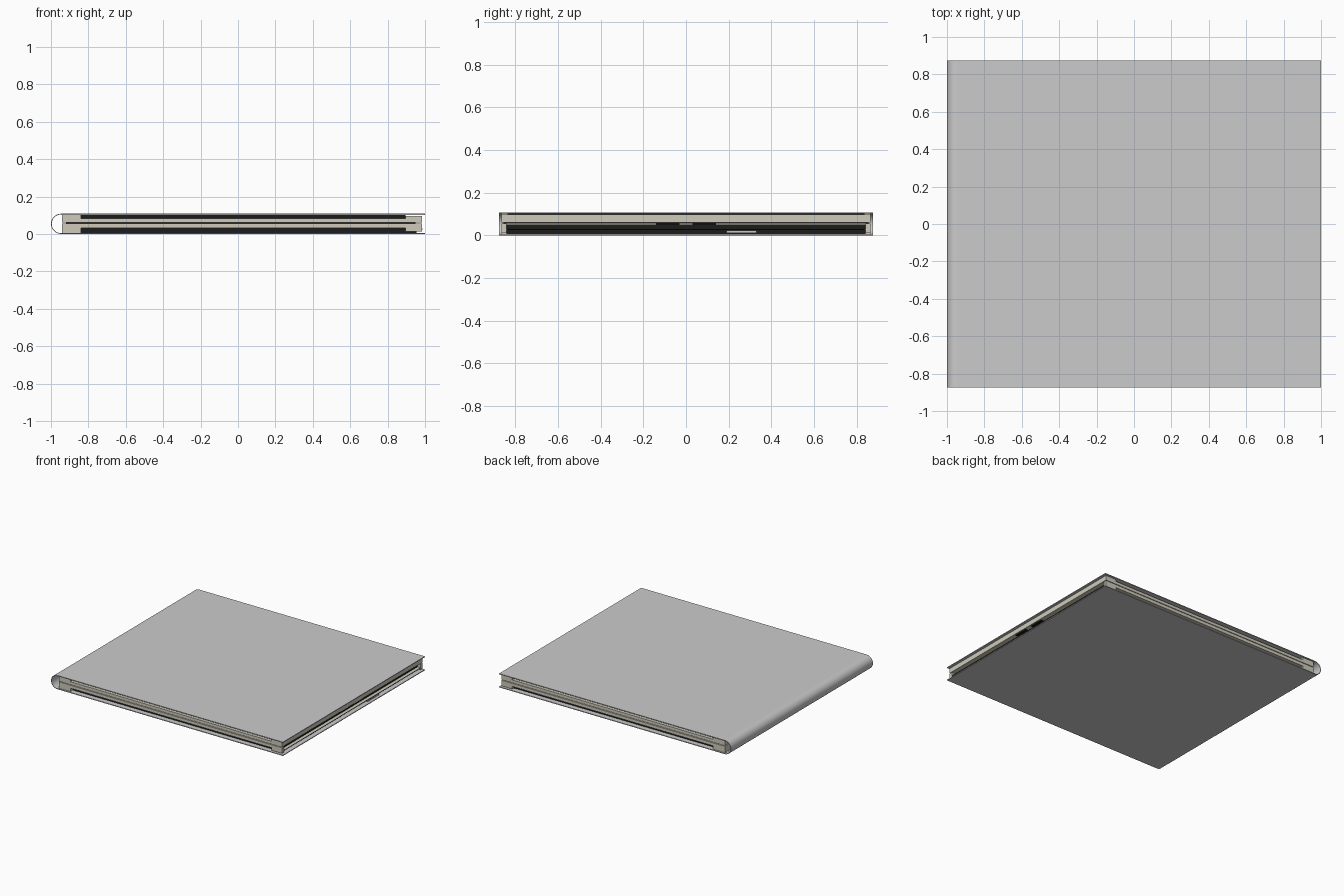
import bpy, math

if "Cube" in bpy.data.objects:
    bpy.data.objects.remove(bpy.data.objects["Cube"])

def mat(name, c):
    m = bpy.data.materials.new(name)
    m.diffuse_color = (*c, 1)
    m.use_nodes = True
    m.node_tree.nodes["Principled BSDF"].inputs["Base Color"].default_value = m.diffuse_color
    return m

CREAM = mat("cream", (0.62, 0.60, 0.50))
BLACK = mat("black", (0.012, 0.012, 0.012))

def box(name, x, y, z, m=None):
    """Box from (min, max) ranges."""
    bpy.ops.mesh.primitive_cube_add(size=1, location=[(a + b) / 2 for a, b in (x, y, z)])
    o = bpy.context.object
    o.name = name
    o.scale = [b - a for a, b in (x, y, z)]
    bpy.ops.object.transform_apply(location=False, rotation=False, scale=True)
    if m:
        o.data.materials.append(m)
    return o

H, W = 0.108, 0.875
R = H / 2

# Wrap-around cover: two flat boards joined by a thin half-round spine
T = 0.006
box("bottom_cover", (-0.946, 1), (-W, W), (0, T))
box("top_cover", (-0.946, 1), (-W, W), (H - T, H))

N = 16
arc = [(math.pi / 2 + math.pi * i / N) for i in range(N + 1)]
ring = [(-0.946 + r * math.cos(a), r * math.sin(a) + R)
        for r, seq in ((R, arc), (R - 0.004, arc[::-1])) for a in seq]
n = len(ring)
verts = [(x, y, z) for y in (-W, W) for x, z in ring]
faces = [(i, (i + 1) % n, (i + 1) % n + n, i + n) for i in range(n)]
for k in (0, n):                       # end strips of the curved sheet
    for i in range(N):
        q = (i + k, n - 1 - i + k, n - 2 - i + k, i + 1 + k)
        faces.append(q if k else q[::-1])
me = bpy.data.meshes.new("spine")
me.from_pydata(verts, [], faces)
spine = bpy.data.objects.new("spine", me)
bpy.context.collection.objects.link(spine)
bpy.context.view_layer.objects.active = spine
spine.select_set(True)
bpy.ops.object.mode_set(mode='EDIT')
bpy.ops.mesh.select_all(action='SELECT')
bpy.ops.mesh.normals_make_consistent(inside=False)
bpy.ops.object.mode_set(mode='OBJECT')
bpy.ops.object.shade_smooth_by_angle(angle=math.radians(35))

# Inner trays, with a long dark slot along the front and back edges
X0, X1, Y = -0.94, 0.985, 0.865
SX = (-0.84, 0.895)

def side_slots(name, z):
    box(name + "_slot_panel", SX, (-Y + 0.03, Y - 0.03), z, BLACK)
    box(name + "_hinge_block", (X0, SX[0]), (-Y, Y), z, CREAM)

# Upper tray: solid end wall on the opening side
box("upper_tray", (X0, X1), (-Y, Y), (0.0605, 0.083), CREAM)
side_slots("upper", (0.083, H - T))
box("upper_end_wall", (SX[1], X1), (-Y, Y), (0.083, 0.097), CREAM)

# Lower tray: end wall recessed between two corner posts
E = 0.955
box("lower_tray", (X0, E), (-Y, Y), (0.032, 0.0555), CREAM)
side_slots("lower", (T, 0.032))
for s, nm in ((-1, "front"), (1, "back")):
    ys = sorted((s * 0.84, s * Y))
    box(nm + "_corner_post", (SX[1], X1), ys, (0.012, 0.0555), CREAM)
box("lower_end_block", (SX[1], E), (-0.84, 0.84), (T, 0.032), BLACK)
box("lower_end_panel", (E, E + 0.004), (-0.84, 0.84), (0.012, 0.05), BLACK)
box("lower_end_lip", (E, X1), (-0.84, 0.84), (0.025, 0.028), CREAM)
box("lower_lip_edge", (X1, X1 + 0.001), (-0.84, 0.84), (0.0245, 0.0285), BLACK)

# Small latch and finger tabs on the opening edge
box("latch", (E, X1), (0.19, 0.33), (0.012, 0.022))
for y in (-0.085, 0.085):
    box("finger_tab", (E, X1 - 0.005), (y - 0.055, y + 0.055), (0.05, 0.0565), BLACK)

# Dark seam between the two trays
box("tray_seam", (-0.92, 0.95), (-Y + 0.01, Y - 0.01), (0.0555, 0.0605), BLACK)
